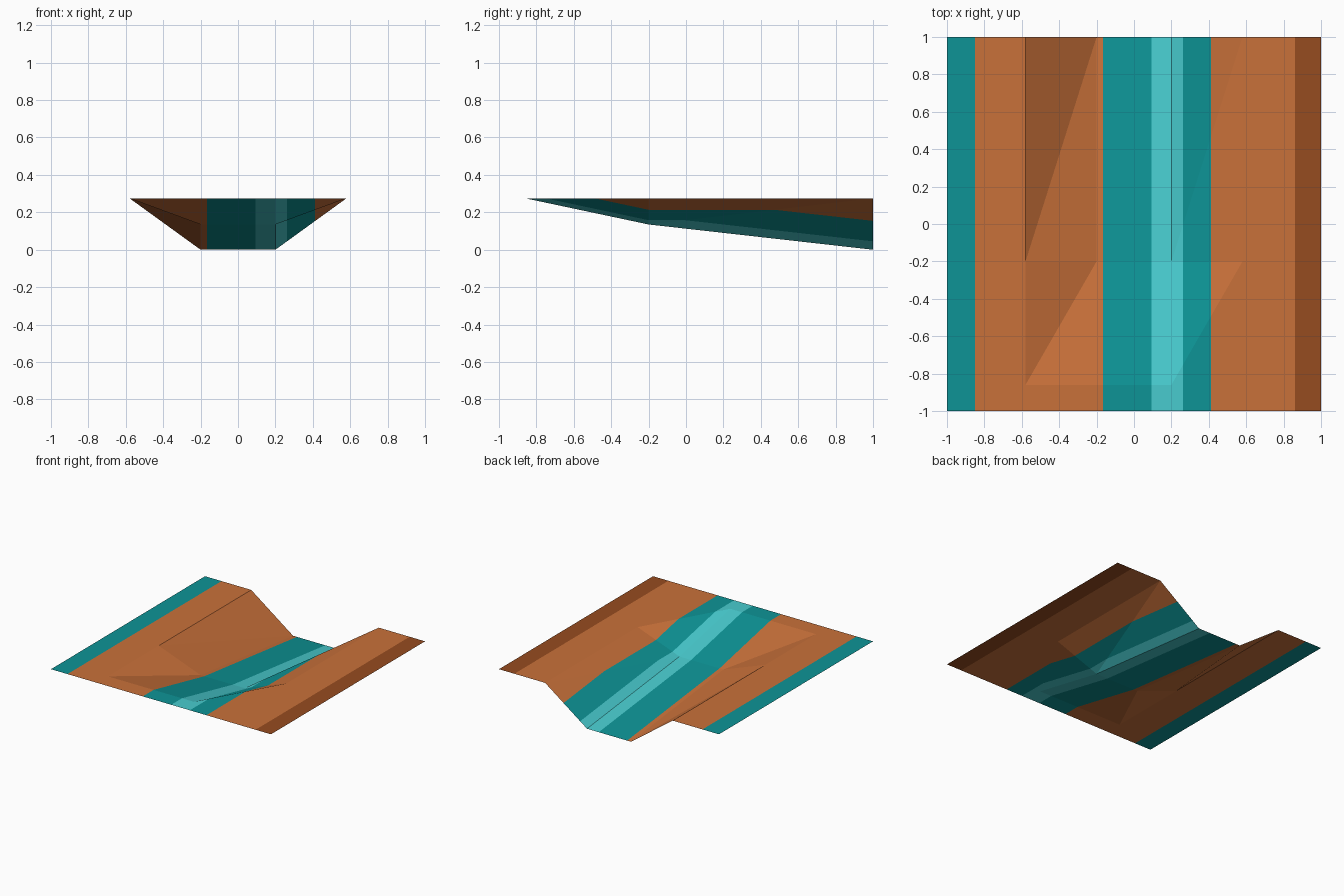
import bpy, bmesh
from mathutils import Vector

if "Cube" in bpy.data.objects:
    bpy.data.objects.remove(bpy.data.objects["Cube"])

TOP = 0.275
XS = [-1, -0.58, -0.2, 0.2, 0.58, 1]
YS = [-1, -0.86, -0.2, 1]
FLOOR = [TOP, TOP, 0.135, 0]      # channel floor height at each y

# Painted stripes running along y: left edge of each, and its colour
EDGES = [-1, -0.85, -0.165, 0.093, 0.262, 0.413, 0.86]
STRIPE = [1, 0, 1, 2, 1, 0, 3]
COLOURS = [("orange", (0.584, 0.165, 0.042)),
           ("teal", (0.004, 0.296, 0.305)),
           ("light_teal", (0.065, 0.60, 0.62)),
           ("brown", (0.305, 0.072, 0.014))]

# Grid sheet with a channel that sinks towards the back
bm = bmesh.new()
grid = [[bm.verts.new((x, y, FLOOR[j] if abs(x) < 0.3 else TOP))
         for j, y in enumerate(YS)] for x in XS]
for i in range(len(XS) - 1):
    for j in range(len(YS) - 1):
        a, b = grid[i][j], grid[i + 1][j]
        c, d = grid[i + 1][j + 1], grid[i][j + 1]
        bm.faces.new((a, b, c))
        bm.faces.new((a, c, d))

# Cut the sheet along the stripe borders
for x in EDGES[1:]:
    bmesh.ops.bisect_plane(bm, geom=bm.verts[:] + bm.edges[:] + bm.faces[:],
                           plane_co=Vector((x, 0, 0)), plane_no=Vector((1, 0, 0)))

# Colour each face by its stripe
for f in bm.faces:
    cx = f.calc_center_median().x
    f.material_index = STRIPE[max(k for k, e in enumerate(EDGES) if cx > e)]

mesh = bpy.data.meshes.new("channel_ramp")
for name, rgb in COLOURS:
    mat = bpy.data.materials.new(name)
    mat.diffuse_color = (*rgb, 1)
    mat.use_nodes = True
    mat.node_tree.nodes["Principled BSDF"].inputs["Base Color"].default_value = mat.diffuse_color
    mesh.materials.append(mat)
bm.to_mesh(mesh)
bm.free()
ramp = bpy.data.objects.new("channel_ramp", mesh)
bpy.context.collection.objects.link(ramp)
